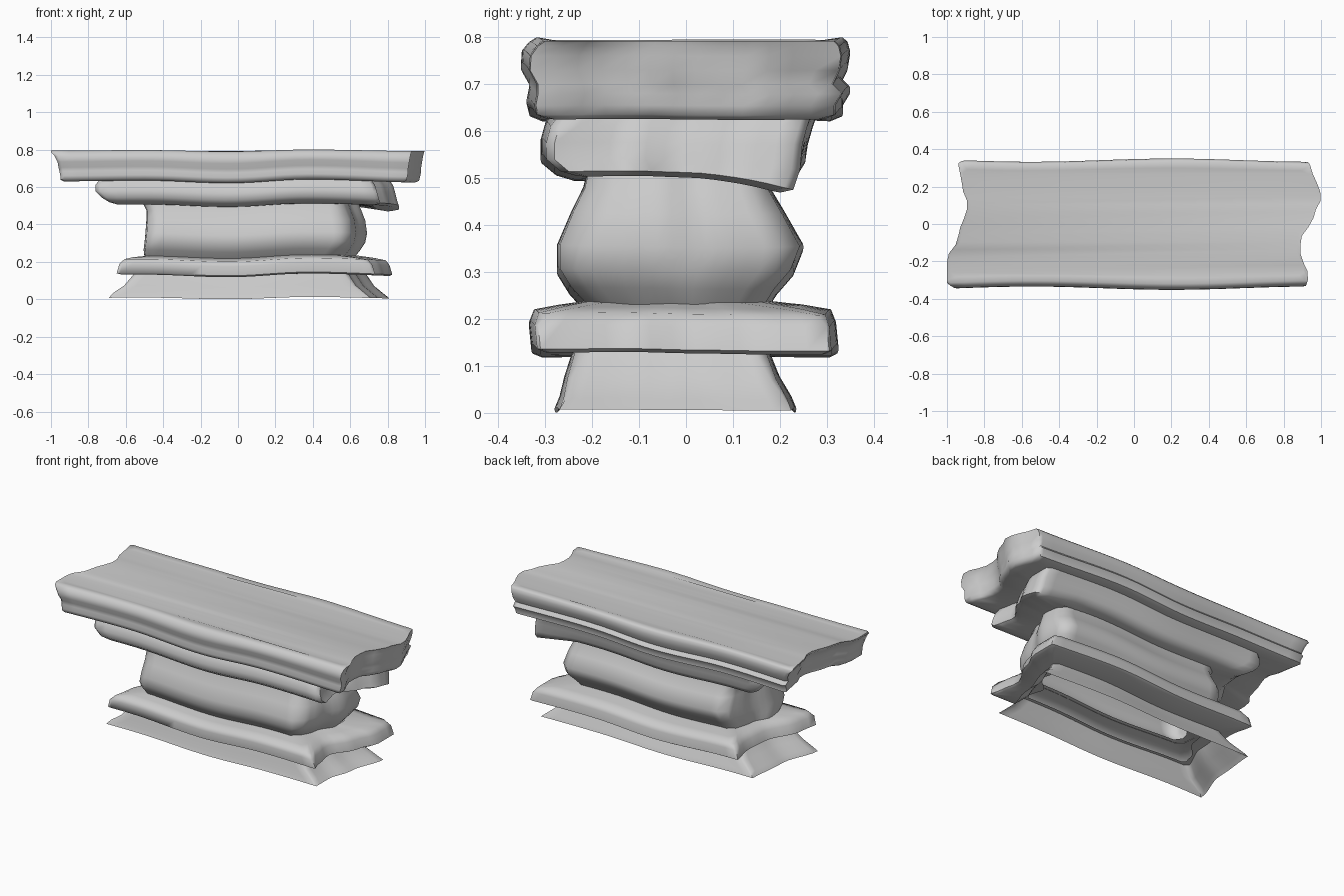
import bpy, bmesh, math
from math import cos, pi

NX, NY = 26, 14   # points along the long sides and the ends


def lerp_table(t, table):
    # smooth interpolation through (position, value) pairs
    for (a, va), (b, vb) in zip(table, table[1:]):
        if t <= b:
            k = (1 - cos(pi * max(0, (t - a) / (b - a)))) / 2
            return va + (vb - va) * k
    return table[-1][1]


# vertical wave along the length
WAVE = [(-1, 0), (-.5, .005), (-.05, -.009), (.38, .011), (1, -.006)]

# inward offsets of the broken ends, across the depth (-1 front, 1 back)
SLAB = ([(-1, 0), (-.6, 0), (-.25, .06), (.3, .11), (.6, .08), (1, .06)],
        [(-1, .07), (-.85, .07), (-.5, .11), (-.3, .11), (.1, .04), (.4, 0), (1, .06)])
LEDGE = ([(-1, 0), (-.6, .02), (.1, .11), (.5, .12), (1, .09)],
         [(-1, .10), (-.75, .12), (-.4, .14), (.1, .06), (.5, .01), (1, .01)])
FOOT = ([(-1, 0), (0, .07), (1, .09)],
        [(-1, .11), (-.5, .11), (.1, .07), (1, .01)])
WAIST = ([(-1, .01), (-.4, 0), (.2, .05), (1, .08)],
         [(-1, .10), (-.3, .06), (.3, .005), (1, .02)])


def ring(z, x0, x1, y0, y1, c, ends, wave=1.0, sag=0.0):
    # one wavy horizontal outline with cut corners
    pts = []

    def add(x, y, end):
        v = 2 * (y - y0) / (y1 - y0) - 1
        u = (x - x0) / (x1 - x0)
        xx = x + lerp_table(v, ends[0]) * (1 - u) - lerp_table(v, ends[1]) * u
        yy = y
        if not end:
            yy *= 0.975 + 0.025 * cos(2 * pi * (xx - .2) / 1.5)
        zz = z + wave * lerp_table(xx, WAVE)
        zz -= sag * max(0, (u - .8) / .2) * max(0, v) ** 2
        pts.append((xx, yy, zz))

    for i in range(NX):
        add(x0 + c + (x1 - x0 - 2 * c) * i / (NX - 1), y0, False)
    for i in range(NY):
        add(x1, y0 + c + (y1 - y0 - 2 * c) * i / (NY - 1), True)
    for i in range(NX):
        add(x1 - c - (x1 - x0 - 2 * c) * i / (NX - 1), y1, False)
    for i in range(NY):
        add(x0, y1 - c - (y1 - y0 - 2 * c) * i / (NY - 1), True)
    return pts


def stack(name, rows, ends, cap_top=False):
    # loft a skin through the rings
    bm = bmesh.new()
    rings = [[bm.verts.new(p) for p in ring(*r[:6], ends, *r[6:])] for r in rows]
    n = len(rings[0])
    for a, b in zip(rings, rings[1:]):
        for i in range(n):
            j = (i + 1) % n
            bm.faces.new((a[i], a[j], b[j], b[i]))
    if cap_top:
        # strips from end to end, so the notched ends stay notched
        top = rings[-1]
        right, left = top[NX:NX + NY], top[2 * NX + NY:][::-1]
        for i in range(NY - 1):
            bm.faces.new((left[i], right[i], right[i + 1], left[i + 1]))
        bm.faces.new(top[:NX] + [right[0], left[0]])
        bm.faces.new(top[NX + NY:2 * NX + NY] + [left[-1], right[-1]])
    me = bpy.data.meshes.new(name)
    bm.to_mesh(me)
    bm.free()
    ob = bpy.data.objects.new(name, me)
    bpy.context.collection.objects.link(ob)
    bpy.context.view_layer.objects.active = ob
    ob.select_set(True)
    bpy.ops.object.shade_smooth_by_angle(angle=math.radians(62))
    ob.select_set(False)


# rows: z, x min, x max, y min, y max, corner cut, wave, sag
# flared foot, open underneath
stack("flared_foot", [
    (.006, -.69, .82, -.28, .235, .01, .6),
    (.03, -.67, .79, -.27, .225, .015, .6),
    (.07, -.61, .74, -.26, .20, .02, .8),
    (.13, -.56, .70, -.24, .175, .03)], FOOT)

# lower ledge
stack("lower_ledge", [
    (.128, -.53, .68, -.22, .16, .03),
    (.127, -.62, .82, -.31, .31, .02),
    (.135, -.65, .835, -.33, .325, .02),
    (.185, -.635, .82, -.335, .32, .02),
    (.21, -.61, .80, -.325, .31, .03),
    (.22, -.57, .74, -.27, .25, .04),
    (.23, -.48, .64, -.20, .16, .05)], LEDGE)

# recessed waist
stack("waist", [
    (.222, -.50, .63, -.215, .17, .04),
    (.26, -.505, .66, -.25, .195, .04),
    (.30, -.50, .685, -.275, .23, .04),
    (.35, -.495, .695, -.275, .25, .05),
    (.42, -.49, .685, -.245, .21, .05),
    (.47, -.49, .665, -.22, .18, .04),
    (.51, -.51, .65, -.21, .17, .04)], WAIST)

# upper block with a drooping back corner
stack("upper_block", [
    (.503, -.48, .62, -.19, .16, .05),
    (.503, -.65, .84, -.24, .21, .03, 1, .035),
    (.515, -.69, .87, -.28, .24, .03, 1, .04),
    (.54, -.73, .86, -.31, .255, .03, 1, .02),
    (.575, -.765, .85, -.31, .26, .03),
    (.61, -.765, .84, -.30, .27, .03),
    (.64, -.74, .82, -.275, .28, .03)], LEDGE)

# grooved top slab
stack("top_slab", [
    (.633, -.70, .76, -.25, .25, .04),
    (.630, -.93, .95, -.31, .31, .03),
    (.64, -.95, .97, -.335, .335, .02),
    (.66, -.95, .975, -.34, .335, .02),
    (.685, -.955, .98, -.335, .35, .02),
    (.705, -.96, .98, -.335, .33, .02),
    (.735, -.965, .985, -.352, .345, .02),
    (.765, -.98, .99, -.35, .35, .02, .8),
    (.785, -1.0, .995, -.335, .345, .02, .6),
    (.795, -1.0, 1.0, -.32, .335, .02, .5),
    (.79, -.98, .98, -.29, .30, .03, .5)], SLAB, cap_top=True)
